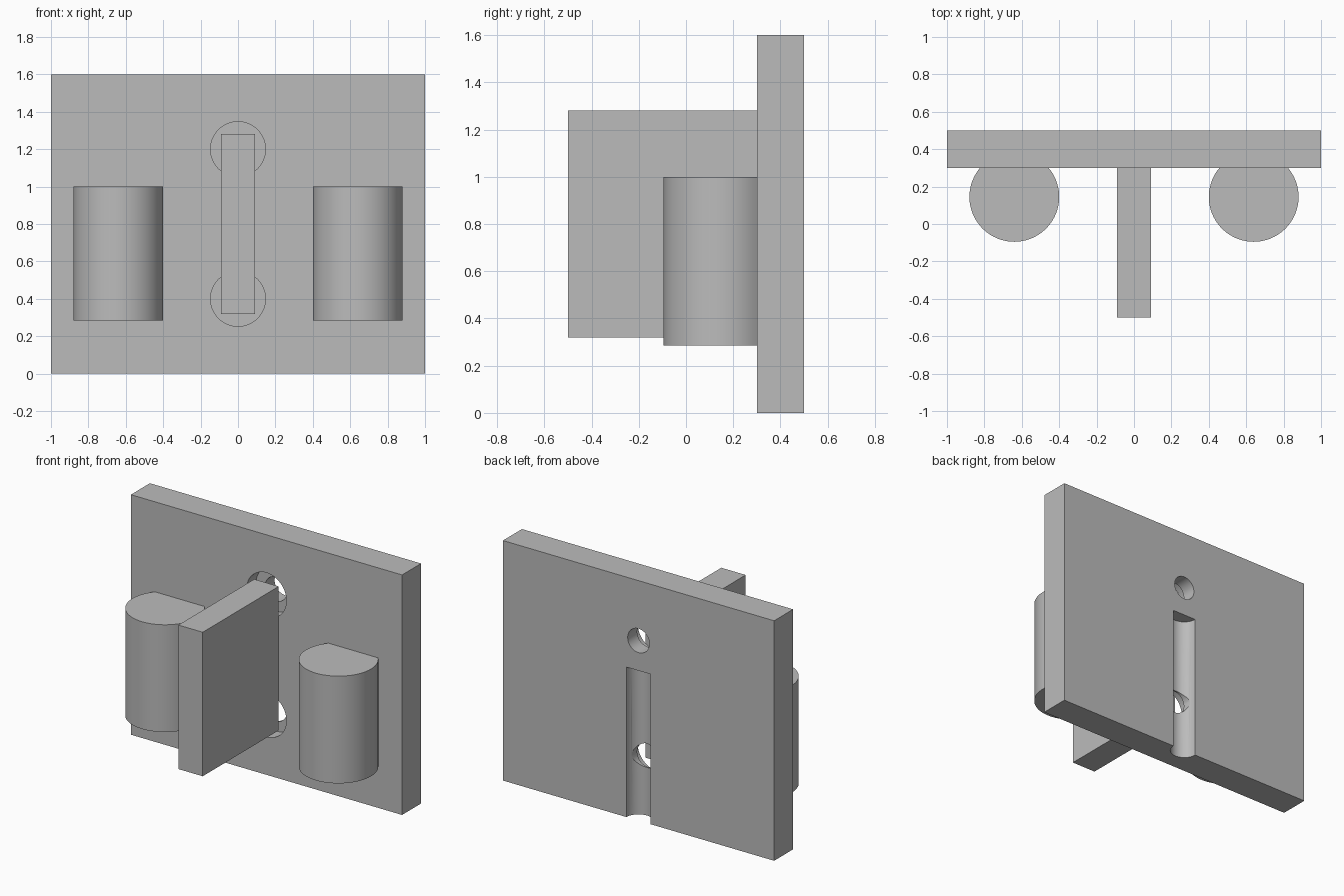
import bpy
import bmesh
import math
from mathutils import Matrix

if "Cube" in bpy.data.objects:
    bpy.data.objects.remove(bpy.data.objects["Cube"], do_unlink=True)

grey = bpy.data.materials.new("plain grey")
grey.use_nodes = True
colour = (0.5, 0.5, 0.5, 1)
grey.diffuse_color = colour
grey.node_tree.nodes["Principled BSDF"].inputs["Base Color"].default_value = colour


def add_object(name, bm):
    bmesh.ops.recalc_face_normals(bm, faces=bm.faces)
    mesh = bpy.data.meshes.new(name)
    bm.to_mesh(mesh)
    bm.free()
    mesh.materials.append(grey)
    obj = bpy.data.objects.new(name, mesh)
    bpy.context.collection.objects.link(obj)
    return obj


def box(name, low, high):
    bm = bmesh.new()
    bmesh.ops.create_cube(bm, size=1)
    for v in bm.verts:
        v.co = [a if c < 0 else b for c, a, b in zip(v.co, low, high)]
    return add_object(name, bm)


def rod(name, radius, length, centre, along_y=False):
    bm = bmesh.new()
    turn = Matrix.Rotation(math.pi / 2, 4, "X") if along_y else Matrix()
    bmesh.ops.create_cone(bm, cap_ends=True, segments=64, radius1=radius, radius2=radius,
                          depth=length, matrix=Matrix.Translation(centre) @ turn)
    return add_object(name, bm)


def activate(obj):
    bpy.ops.object.select_all(action="DESELECT")
    obj.select_set(True)
    bpy.context.view_layer.objects.active = obj


def cut(obj, cutter):
    mod = obj.modifiers.new("cut", "BOOLEAN")
    mod.operation = "DIFFERENCE"
    mod.solver = "EXACT"
    mod.object = cutter
    activate(obj)
    bpy.ops.object.modifier_apply(modifier=mod.name)
    bpy.data.objects.remove(cutter, do_unlink=True)


def smooth(obj):
    activate(obj)
    bpy.ops.object.shade_smooth_by_angle(angle=math.radians(30))


# Back plate with two counterbored screw holes and a round channel behind
front_y, back_y = 0.3, 0.5
plate = box("back_plate", (-1, front_y, 0), (1, back_y, 1.6))
for z in (0.4, 1.2):
    cut(plate, rod("counterbore", 0.147, 0.2, (0, front_y, z), True))
    cut(plate, rod("screw_hole", 0.08, 1, (0, back_y, z), True))
cut(plate, rod("channel", 0.09, 1.2, (0, back_y, 0.4)))
smooth(plate)

# Central upright fin
box("centre_fin", (-0.09, -0.5, 0.32), (0.09, front_y, 1.28))


# Side posts: round columns with a flat against the plate
def post(name, x, y=0.145, radius=0.24, bottom=0.285, top=1.0, steps=56):
    bm = bmesh.new()
    start = math.asin((front_y - y) / radius)
    sweep = -math.pi - 2 * start
    ring = []
    for i in range(steps + 1):
        a = start + sweep * i / steps
        ring.append(bm.verts.new((x + radius * math.cos(a), y + radius * math.sin(a), bottom)))
    face = bm.faces.new(ring)
    made = bmesh.ops.extrude_face_region(bm, geom=[face])["geom"]
    for v in made:
        if isinstance(v, bmesh.types.BMVert):
            v.co.z = top
    smooth(add_object(name, bm))


post("left_post", 0.64)
post("right_post", -0.64)
